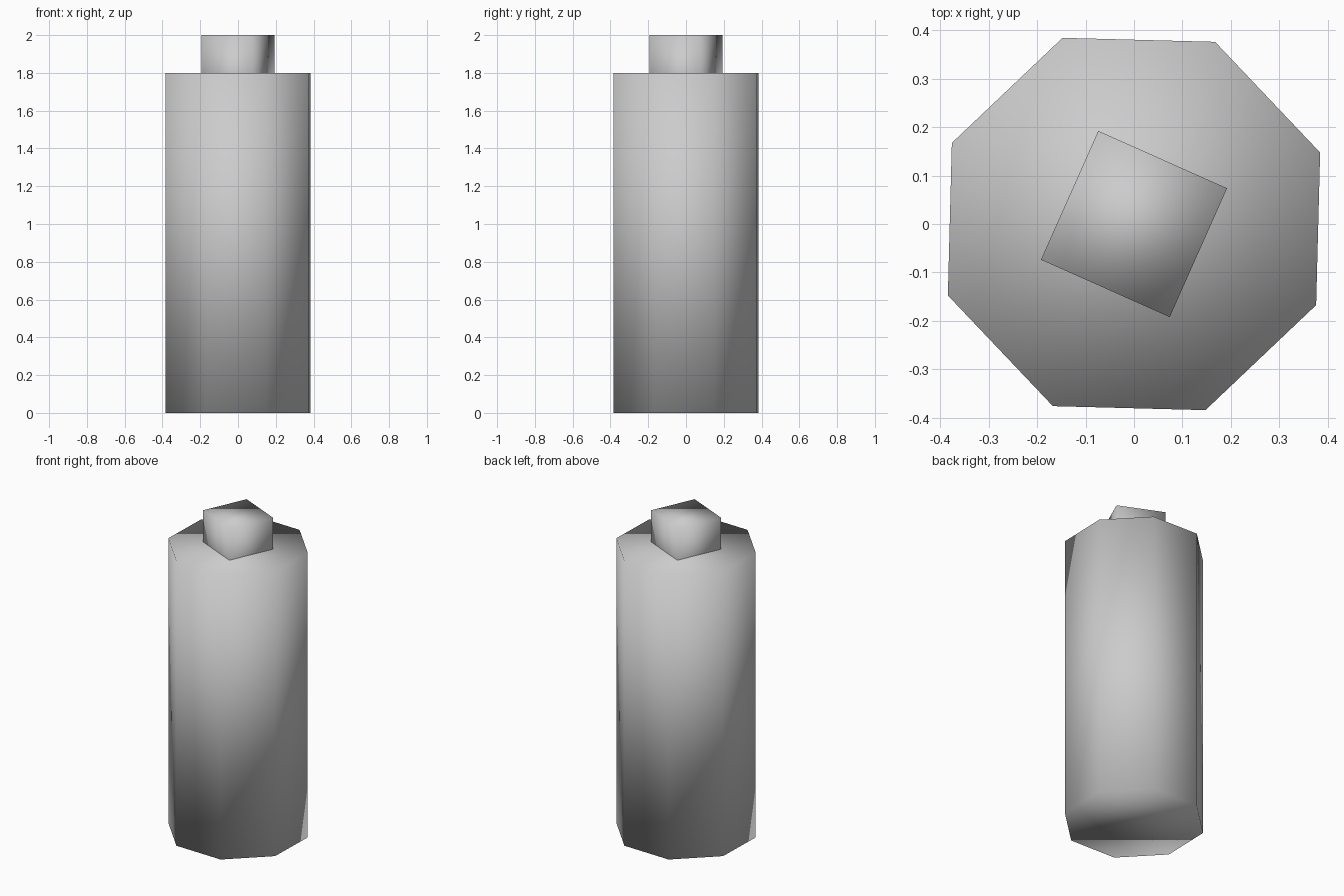
import bpy
import math

cube = bpy.data.objects.get("Cube")
if cube:
    bpy.data.objects.remove(cube, do_unlink=True)

# Single plain grey
grey = bpy.data.materials.new("plain_grey")
grey.use_nodes = True
colour = (0.6, 0.6, 0.6, 1)
grey.diffuse_color = colour
grey.node_tree.nodes["Principled BSDF"].inputs["Base Color"].default_value = colour

TWIST = math.radians(21)  # both prisms share the same turn


def prism(name, sides, radius, bottom, top):
    """Smooth-shaded closed prism with its first corner at TWIST from +x."""
    corners = [(radius * math.cos(TWIST + math.tau * i / sides),
                radius * math.sin(TWIST + math.tau * i / sides)) for i in range(sides)]
    verts = [(x, y, z) for z in (bottom, top) for x, y in corners]
    faces = [tuple(reversed(range(sides))), tuple(range(sides, 2 * sides))]
    for i in range(sides):
        j = (i + 1) % sides
        faces.append((i, j, j + sides, i + sides))
    mesh = bpy.data.meshes.new(name)
    mesh.from_pydata(verts, [], faces)
    mesh.materials.append(grey)
    mesh.shade_smooth()
    obj = bpy.data.objects.new(name, mesh)
    bpy.context.collection.objects.link(obj)
    return obj


# Eight-sided body
prism("body", 8, 0.412, 0.0, 1.8)
# Four-sided cap, seated into the body
prism("cap", 4, 0.206, 1.6, 2.0)
